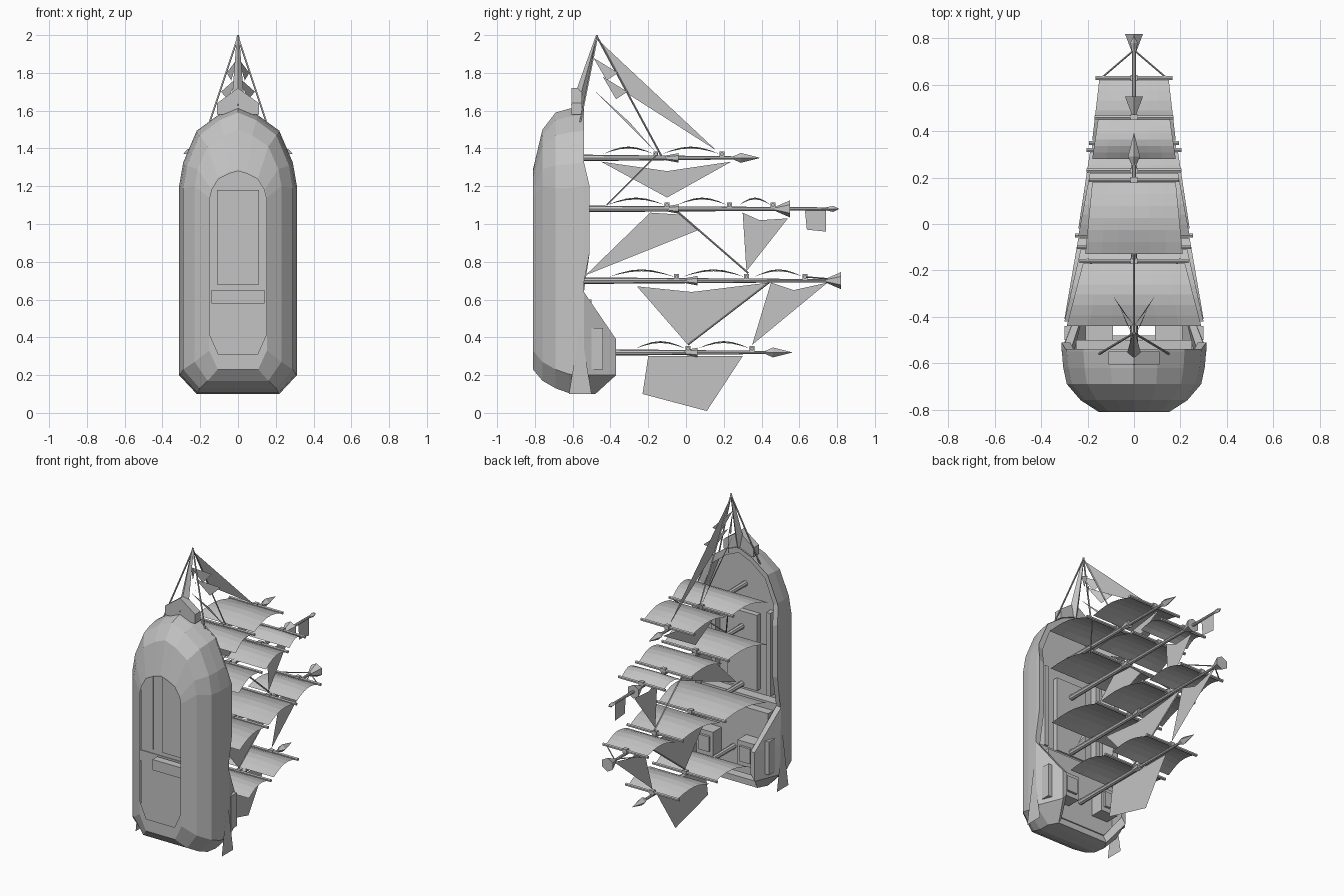
import bpy, bmesh, math
from mathutils import Vector

old = bpy.data.objects.get("Cube")
if old:
    bpy.data.objects.remove(old)

GREY = (0.55, 0.55, 0.55, 1)
mat = bpy.data.materials.new("light grey")
mat.use_nodes = True
mat.diffuse_color = GREY
mat.node_tree.nodes["Principled BSDF"].inputs["Base Color"].default_value = GREY


def finish(name, bm, normals=True):
    if normals:
        bmesh.ops.recalc_face_normals(bm, faces=bm.faces)
    mesh = bpy.data.meshes.new(name)
    bm.to_mesh(mesh)
    bm.free()
    mesh.materials.append(mat)
    ob = bpy.data.objects.new(name, mesh)
    bpy.context.collection.objects.link(ob)
    return ob


def box(name, x, y, z, sx, sy, sz):
    bm = bmesh.new()
    bmesh.ops.create_cube(bm, size=1)
    for v in bm.verts:
        v.co = Vector((x + v.co.x * sx, y + v.co.y * sy, z + v.co.z * sz))
    return finish(name, bm)


def rod(name, a, b, r1, r2=None, sides=6):
    a, b = Vector(a), Vector(b)
    bm = bmesh.new()
    bmesh.ops.create_cone(bm, cap_ends=True, segments=sides, radius1=r1,
                          radius2=r1 if r2 is None else r2, depth=(b - a).length)
    turn = (b - a).to_track_quat('Z', 'Y')
    for v in bm.verts:
        v.co = turn @ v.co + (a + b) / 2
    return finish(name, bm)


def sheet(name, points):
    bm = bmesh.new()
    bm.faces.new([bm.verts.new(p) for p in points])
    return finish(name, bm)


def fore_aft(name, yz):
    return sheet(name, [(0, y, z) for y, z in yz])


# Hull: stacked outlines from the open keel up to the rim and down to the deck
def outline(w, z0, z1, h):
    half = [(0.7 * w, z0), (w, z0 + 0.1), (w, 0.39), (w, 0.64), (w, 0.85),
            (w, z1 - h), (0.93 * w, z1 - 0.7 * h), (0.7 * w, z1 - 0.3 * h),
            (0.33 * w, z1 - 0.1 * h)]
    return half + [(0, z1)] + [(-x, z) for x, z in reversed(half)]


RIM = [-0.48, -0.37, -0.37, -0.55, -0.51, -0.51, -0.55, -0.55, -0.55, -0.55]
LEAN = [0.85, 0.78, 0.78] + [1] * 7


def rim_row(w, z0, z1, h):
    pts = outline(w, z0, z1, h)
    row = []
    for i, (x, z) in enumerate(pts):
        k = min(i, len(pts) - 1 - i)
        row.append((x * LEAN[k], RIM[k], z))
    return row


def level(y, *size):
    return [(x, y, z) for x, z in outline(*size)]


rows = [level(-0.81, 0.148, 0.31, 1.28, 0.14), level(-0.81, 0.153, 0.23, 1.29, 0.15),
        level(-0.76, 0.23, 0.17, 1.5, 0.3), level(-0.69, 0.29, 0.13, 1.59, 0.4),
        level(-0.62, 0.305, 0.105, 1.61, 0.42), level(-0.54, 0.312, 0.1, 1.62, 0.42),
        rim_row(0.312, 0.1, 1.62, 0.42), rim_row(0.275, 0.14, 1.58, 0.4),
        level(-0.62, 0.275, 0.14, 1.58, 0.4)]
bm = bmesh.new()
rings = [[bm.verts.new(p) for p in row] for row in rows]
n = len(rings[0])
for a, b in zip(rings, rings[1:]):
    for i in range(n):
        j = (i + 1) % n
        bm.faces.new((a[i], a[j], b[j], b[i]))
bm.faces.new(rings[-1])
finish("hull", bm)

# Deck fittings
box("quarter_deck", 0, -0.56, 0.38, 0.5, 0.12, 0.44)
box("bulkhead_beam", 0, -0.59, 0.615, 0.56, 0.07, 0.07)
box("main_hatch", 0, -0.61, 0.93, 0.22, 0.05, 0.5)
box("keel_beam", 0, -0.67, 0.615, 0.28, 0.05, 0.07)
for s in (1, -1):
    box("side_rail", s * 0.2, -0.6, 0.95, 0.03, 0.05, 0.55)
    box("cabin", s * 0.15, -0.46, 0.34, 0.12, 0.1, 0.16)
    box("cabin_roof", s * 0.15, -0.405, 0.34, 0.08, 0.02, 0.1)
    sheet("quarter_fin", [(s * 0.315, -0.62, 0.1), (s * 0.315, -0.56, 0.46),
                          (s * 0.315, -0.5, 0.1)])
    box("quarter_gallery", s * 0.285, -0.47, 0.34, 0.03, 0.06, 0.22)

# Bow block and bowsprit
bm = bmesh.new()
prow = [(-0.11, 1.58), (0.11, 1.58), (0.11, 1.64), (0, 1.72), (-0.11, 1.64)]
face = bm.faces.new([bm.verts.new((x, -0.605, z)) for x, z in prow])
out = bmesh.ops.extrude_face_region(bm, geom=[face])
for v in out["geom"]:
    if isinstance(v, bmesh.types.BMVert):
        v.co.y += 0.055
finish("bow_block", bm)
rod("bowsprit", (0, -0.575, 1.62), (0, -0.47, 2.0), 0.035, 0.006, 4)

# Masts: height z, foot y, tip y
for z, foot, tip in ((0.32, -0.5, 0.45), (0.70, -0.62, 0.8),
                     (1.08, -0.62, 0.79), (1.35, -0.62, 0.3)):
    rod("mast", (0, foot, z), (0, tip, z), 0.018, 0.008, 8)
    rod("lower_top", (0, -0.01 - 0.1 * (z > 1), z), (0, 0.06 - 0.1 * (z > 1), z), 0.012, 0.025)

# Mast heads: spear points and flared cups
for z, y, r in ((0.32, 0.42, 0.026), (1.35, 0.25, 0.026), (1.08, 0.74, 0.016)):
    rod("spear_base", (0, y, z), (0, y + 0.04, z), 0.008, r, 4)
    rod("spear_point", (0, y + 0.04, z), (0, y + (0.14 if r > 0.02 else 0.07), z), r, 0.001, 4)
for z, y in ((0.70, 0.74), (1.08, 0.47)):
    rod("flared_cup", (0, y, z), (0, y + 0.08, z), 0.01, 0.045)


# Square sails: mast z, lower y, upper y, lower and upper half widths
def square_sail(z, y0, y1, w0, w1, nx=6, ny=6):
    bm = bmesh.new()
    grid = []
    for j in range(ny + 1):
        t = j / ny
        w = w0 + (w1 - w0) * t
        row = []
        for i in range(nx + 1):
            u = 2 * i / nx - 1
            lift = 0.02 + 0.04 * math.sin(math.pi * t) * (1 - 0.25 * u * u)
            row.append(bm.verts.new((u * w, y0 + (y1 - y0) * t, z + lift)))
        grid.append(row)
    for a, b in zip(grid, grid[1:]):
        for i in range(nx):
            bm.faces.new((a[i], a[i + 1], b[i + 1], b[i]))
    finish("square_sail", bm)
    rod("yard", (-w1 - 0.015, y1 + 0.01, z + 0.02), (w1 + 0.015, y1 + 0.01, z + 0.02), 0.01)
    box("yard_clamp", 0, y1 + 0.01, z + 0.02, 0.03, 0.025, 0.03)


for sail in ((1.35, -0.44, -0.17, 0.29, 0.22), (1.35, -0.13, 0.18, 0.21, 0.18),
             (1.08, -0.42, -0.11, 0.3, 0.23), (1.08, -0.05, 0.22, 0.24, 0.19),
             (1.08, 0.28, 0.45, 0.18, 0.155), (0.70, -0.41, -0.06, 0.3, 0.24),
             (0.70, -0.02, 0.31, 0.24, 0.19), (0.70, 0.36, 0.62, 0.18, 0.15),
             (0.32, -0.27, 0.0, 0.27, 0.22), (0.32, 0.06, 0.34, 0.22, 0.18)):
    square_sail(*sail)

# Fore-and-aft sails and the flag
fore_aft("outer_jib", [(-0.46, 1.97), (0.16, 1.39), (-0.31, 1.69)])
fore_aft("inner_jib", [(-0.5, 1.72), (-0.15, 1.37), (-0.3, 1.54)])
fore_aft("fore_staysail", [(-0.45, 1.33), (-0.1, 1.28), (0.24, 1.33), (-0.1, 1.14)])
fore_aft("main_staysail", [(-0.19, 1.06), (-0.03, 1.05), (0.07, 0.97), (-0.53, 0.73)])
fore_aft("main_topsail", [(0.3, 1.06), (0.39, 1.02), (0.54, 1.03), (0.32, 0.75)])
fore_aft("mizzen_staysail", [(-0.26, 0.67), (0.03, 0.64), (0.44, 0.69), (0.01, 0.36)])
fore_aft("mizzen_topsail", [(0.45, 0.69), (0.57, 0.65), (0.75, 0.69), (0.35, 0.36)])
fore_aft("spanker", [(-0.2, 0.3), (0.3, 0.3), (0.11, 0.01), (-0.23, 0.1)])
fore_aft("flag", [(0.63, 1.07), (0.74, 1.08), (0.74, 0.96), (0.64, 0.97)])

# Rigging and the small sails under the bowsprit
for s in (1, -1):
    for x, y, z in ((0.06, -0.36, 1.8), (0.09, -0.31, 1.7)):
        sheet("spritsail", [(0, y - 0.13, z + 0.08), (s * x, y, z),
                            (s * x * 0.6, y - 0.06, z - 0.04)])
    rod("bow_stay", (0, -0.47, 1.99), (s * 0.15, -0.56, 1.54), 0.005, sides=4)
    rod("fore_brace", (s * 0.2, -0.15, 1.37), (0, -0.42, 1.1), 0.004, sides=4)
    rod("mizzen_lift", (s * 0.14, 0.63, 0.72), (0, 0.75, 0.71), 0.004, sides=4)
rod("fore_stay", (0, -0.47, 1.99), (0, -0.13, 1.36), 0.005, sides=4)
rod("main_stay", (0, -0.05, 1.07), (0, 0.33, 0.74), 0.005, sides=4)
rod("mizzen_stay", (0, 0.44, 0.69), (0, 0.01, 0.36), 0.004, sides=4)
